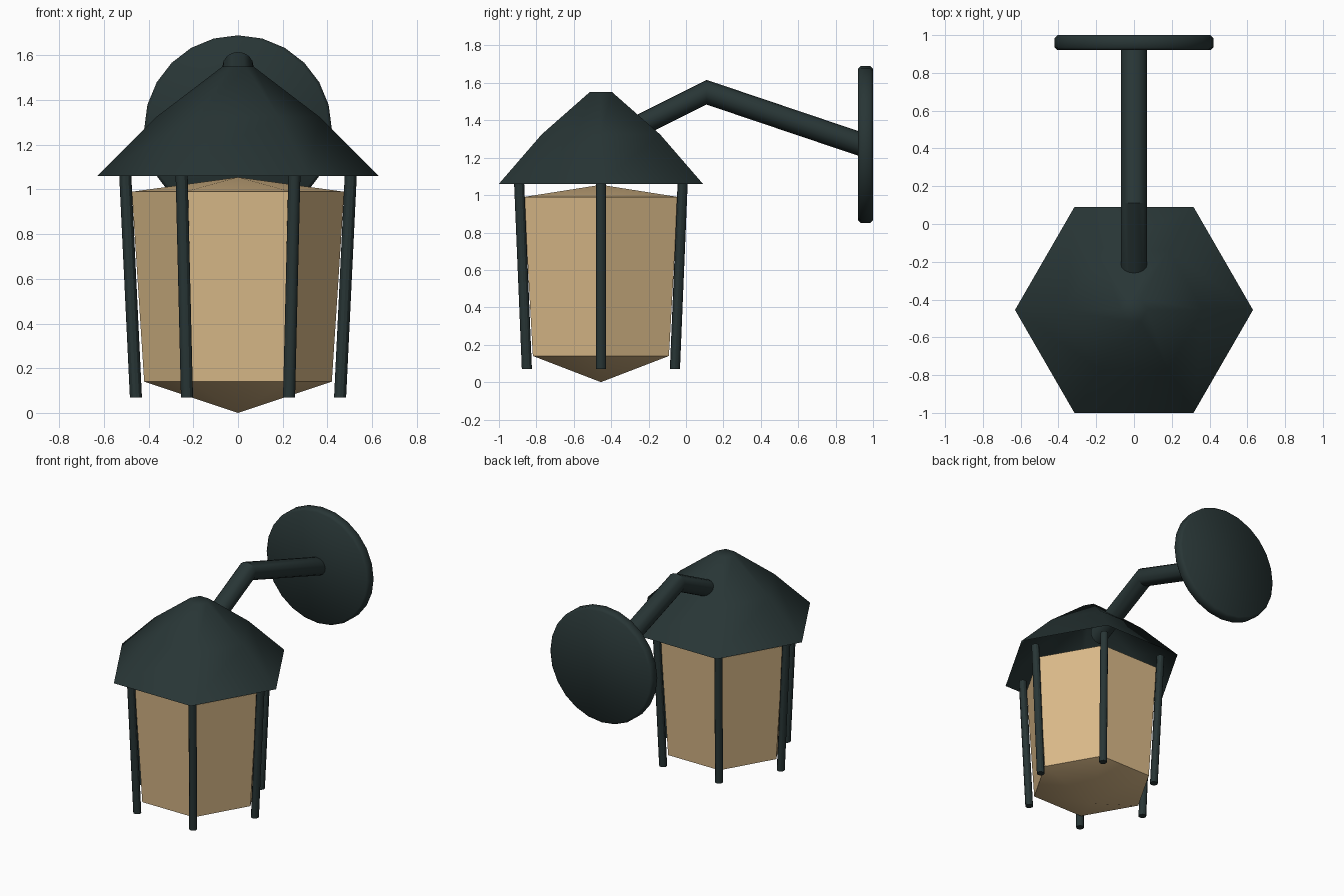
import bpy
import bmesh
import math
from mathutils import Vector

if "Cube" in bpy.data.objects:
    bpy.data.objects.remove(bpy.data.objects["Cube"], do_unlink=True)

CENTRE_Y = -0.455  # axis of the lantern body
X, Y, Z = Vector((1, 0, 0)), Vector((0, 1, 0)), Vector((0, 0, 1))


def material(name, rgb):
    mat = bpy.data.materials.new(name)
    mat.use_nodes = True
    colour = (*rgb, 1)
    mat.diffuse_color = colour
    mat.node_tree.nodes["Principled BSDF"].inputs["Base Color"].default_value = colour
    return mat


METAL = material("dark green metal", (0.021, 0.036, 0.036))
GLASS = material("amber glass", (0.70, 0.49, 0.25))


def loft(name, rings, sides, u, v, mat, smooth=30, caps=(True, True)):
    """Skin rings given as (centre, radius along u, radius along v); radius 0 makes a tip."""
    bm = bmesh.new()
    loops = []
    for centre, ru, rv in rings:
        if ru == 0:
            loops.append([bm.verts.new(centre)] * sides)
            continue
        turns = [2 * math.pi * i / sides for i in range(sides)]
        loops.append([bm.verts.new(Vector(centre) + u * ru * math.cos(a) + v * rv * math.sin(a))
                      for a in turns])
    for low, high in zip(loops, loops[1:]):
        for i in range(sides):
            j = (i + 1) % sides
            corners = dict.fromkeys([low[i], low[j], high[j], high[i]])
            bm.faces.new(list(corners))
    for loop, cap in zip((loops[0], loops[-1]), caps):
        if cap and loop[0] is not loop[1]:
            bm.faces.new(loop)
    bmesh.ops.recalc_face_normals(bm, faces=bm.faces)
    mesh = bpy.data.meshes.new(name)
    bm.to_mesh(mesh)
    bm.free()
    mesh.materials.append(mat)
    obj = bpy.data.objects.new(name, mesh)
    bpy.context.collection.objects.link(obj)
    bpy.ops.object.select_all(action="DESELECT")
    obj.select_set(True)
    bpy.context.view_layer.objects.active = obj
    bpy.ops.object.shade_smooth_by_angle(angle=math.radians(smooth))
    return obj


def upright(profile):
    """Rings about the lantern axis from (radius, height) pairs."""
    return [((0, CENTRE_Y, z), r, r) for r, z in profile]


# Hexagonal roof, open underneath
loft("roof", upright([(0.63, 1.06), (0.365, 1.325), (0.07, 1.55)]),
     6, X, Y, METAL, smooth=50, caps=(False, True))

# Tapered glass body with shallow pointed ends
loft("glass_body", upright([(0, 0), (0.42, 0.14), (0.475, 0.99), (0, 1.055)]),
     6, X, Y, GLASS)

# Leaning posts at the six corners
for k in range(6):
    a = math.pi * k / 3
    out = Vector((math.cos(a), math.sin(a), 0))
    axis = Vector((0, CENTRE_Y, 0))
    foot = axis + out * 0.457 + Z * 0.07
    head = axis + out * 0.505 + Z * 1.07
    loft(f"post_{k + 1}", [(foot, 0.027, 0.027), (head, 0.027, 0.027)], 12, X, Y, METAL)

# Bent arm from inside the roof to the wall
arm_path = [(-0.38, 1.305), (0.11, 1.55), (0.94, 1.27)]
loft("arm", [((0, y, z), 0.07, 0.066) for y, z in arm_path], 16, X, Z, METAL)

# Round wall plate with softened rims
plate_profile = [(0.405, 0.92), (0.42, 0.935), (0.42, 0.985), (0.405, 1.0)]
loft("wall_plate", [((0, y, 1.27), r, r) for r, y in plate_profile], 24, X, Z, METAL, smooth=50)
